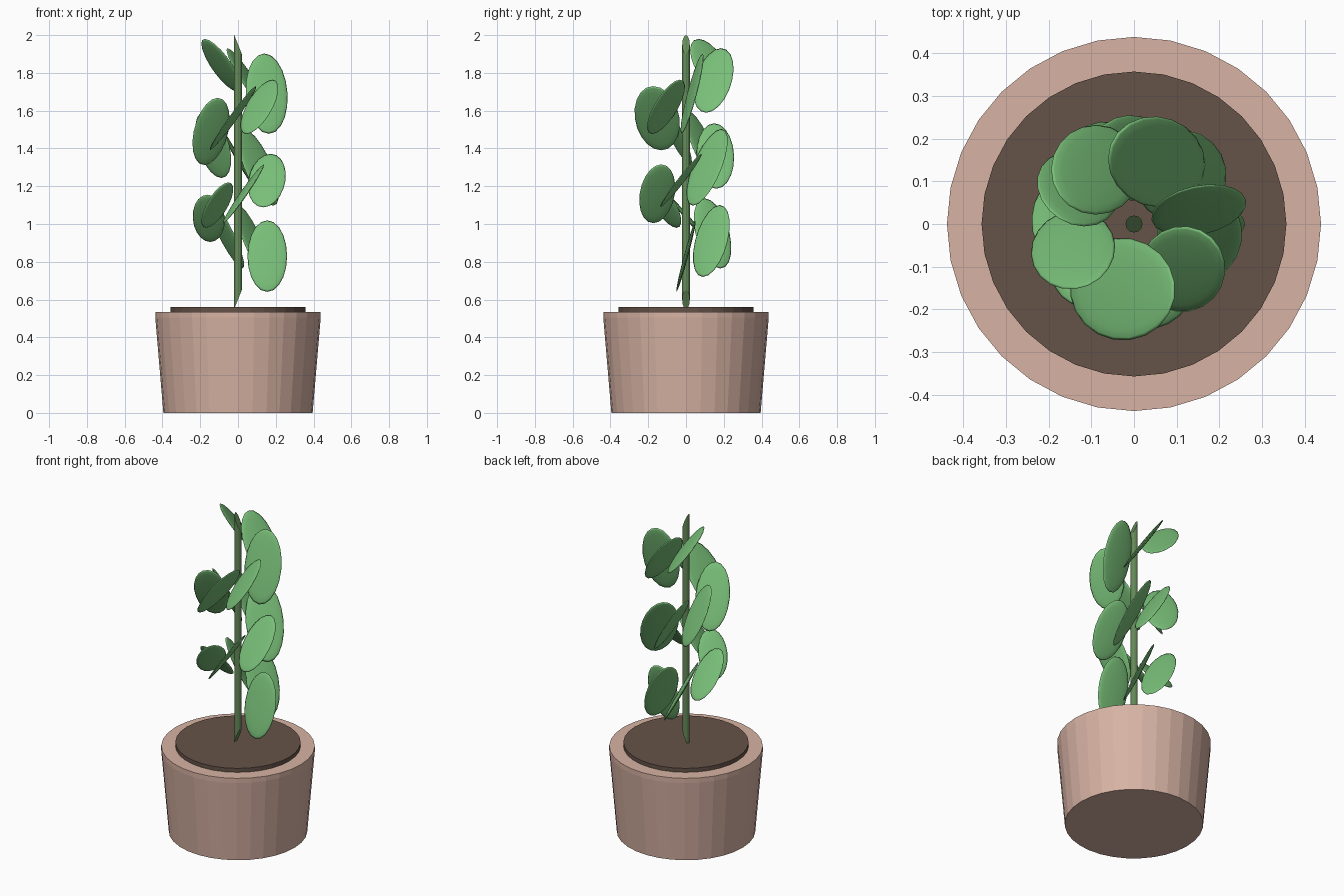
import bpy, bmesh
from math import sin, cos, radians, pi
from mathutils import Vector, Matrix

if "Cube" in bpy.data.objects:
    bpy.data.objects.remove(bpy.data.objects["Cube"])


def material(name, rgb):
    m = bpy.data.materials.new(name)
    m.diffuse_color = (*rgb, 1)
    m.use_nodes = True
    m.node_tree.nodes["Principled BSDF"].inputs["Base Color"].default_value = m.diffuse_color
    return m


CLAY = material("clay", (0.68, 0.45, 0.37))
EARTH = material("earth", (0.13, 0.085, 0.065))
STALK = material("stalk_green", (0.13, 0.26, 0.10))
GREEN = material("leaf_green", (0.19, 0.52, 0.19))


def finish(bm, name, mat):
    bmesh.ops.recalc_face_normals(bm, faces=bm.faces)
    mesh = bpy.data.meshes.new(name)
    bm.to_mesh(mesh)
    bm.free()
    mesh.materials.append(mat)
    obj = bpy.data.objects.new(name, mesh)
    bpy.context.collection.objects.link(obj)
    return obj


def lathe(name, profile, sides, mat):
    """Closed solid of revolution from (radius, z) points."""
    bm = bmesh.new()
    rings = [[bm.verts.new((r * cos(2 * pi * i / sides), r * sin(2 * pi * i / sides), z))
              for i in range(sides)] for r, z in profile]
    for a, b in zip(rings, rings[1:]):
        for i in range(sides):
            j = (i + 1) % sides
            bm.faces.new((a[i], a[j], b[j], b[i]))
    bm.faces.new(rings[0][::-1])
    bm.faces.new(rings[-1])
    return finish(bm, name, mat)


# Pot and soil
lathe("pot", [(0.395, 0), (0.438, 0.505), (0.438, 0.535)], 32, CLAY)
lathe("soil", [(0.357, 0.525), (0.357, 0.56)], 32, EARTH)

# Stem with slanted ends
stem = lathe("stem", [(0.02, 0.55), (0.02, 2.0)], 12, STALK)
for v in stem.data.vertices:
    slant = (v.co.x + 0.02) / 0.04 * 0.1
    v.co.z += slant if v.co.z < 1 else -slant

# Leaves winding up the stem: angle, height, half width, half length, tilt
LEAVES = [
    (0, 0.83, 0.105, 0.196, 15), (60, 0.91, 0.10, 0.21, 25),
    (115, 0.95, 0.10, 0.21, 28), (176, 1.03, 0.085, 0.166, 41),
    (225, 1.10, 0.085, 0.147, 35), (281, 1.16, 0.095, 0.19, 35),
    (350, 1.23, 0.10, 0.18, 38), (46, 1.30, 0.11, 0.23, 28),
    (93, 1.36, 0.10, 0.20, 30), (148, 1.42, 0.10, 0.195, 25),
    (203, 1.49, 0.10, 0.20, 27), (260, 1.56, 0.12, 0.21, 36),
    (317, 1.62, 0.10, 0.176, 35), (12, 1.69, 0.113, 0.22, 15),
    (70, 1.76, 0.105, 0.206, 34), (125, 1.84, 0.105, 0.175, 37),
]
for n, (angle, z, width, length, tilt) in enumerate(LEAVES, 1):
    a, t = radians(angle), radians(tilt)
    out = Vector((cos(a), sin(a), 0))
    up = Vector((-sin(a) * sin(t), cos(a) * sin(t), cos(t)))
    normal = out.cross(up)
    place = Matrix((out * width, up * length, normal * 0.011)).transposed().to_4x4()
    place.translation = out * 0.155 + Vector((0, 0, z))
    bm = bmesh.new()
    bmesh.ops.create_uvsphere(bm, u_segments=20, v_segments=10, radius=1, matrix=place)
    leaf = finish(bm, f"leaf_{n:02d}", GREEN)
    leaf.data.shade_smooth()
